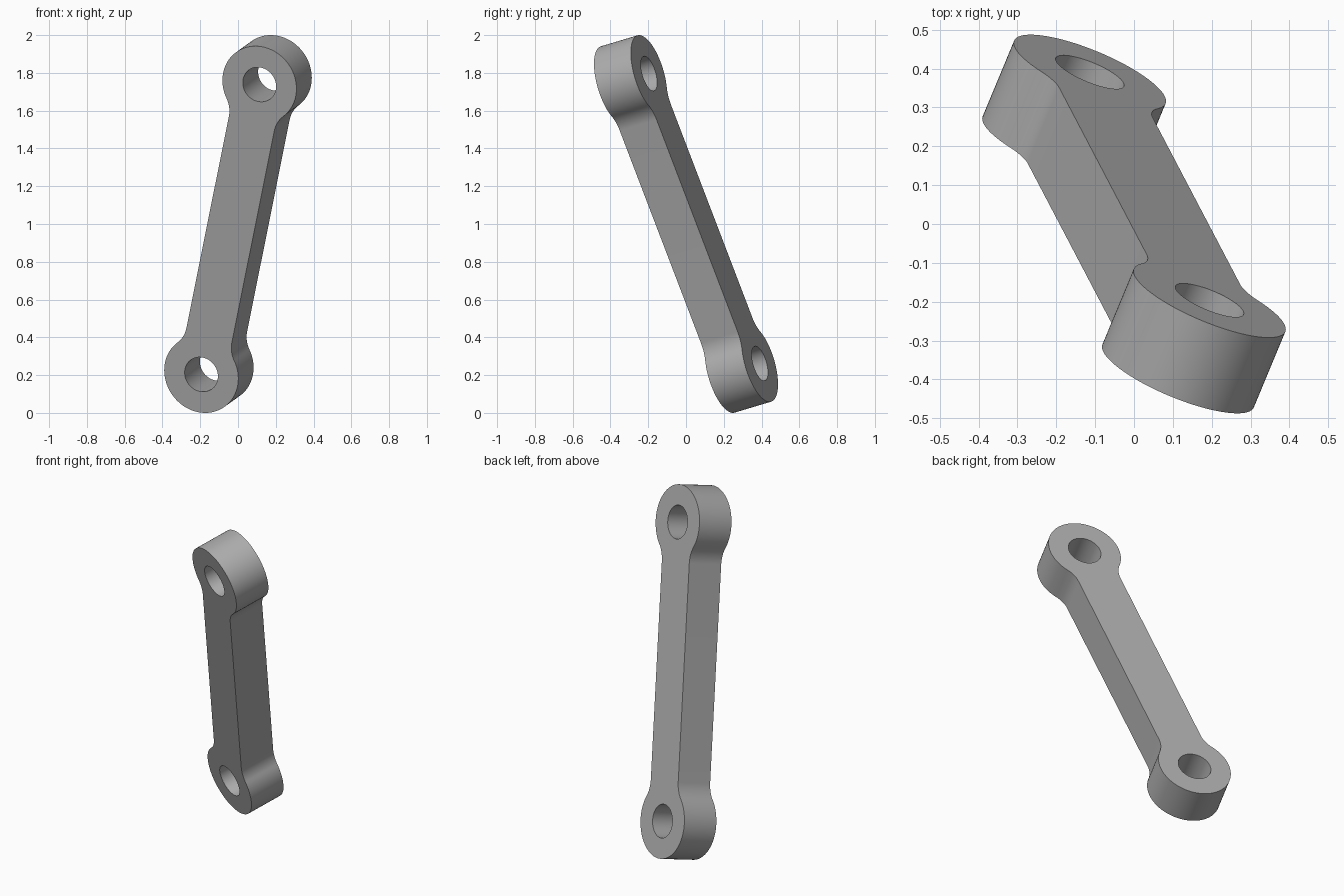
import bpy
import bmesh
from math import radians, pi, sqrt, atan2, cos, sin
from mathutils import Matrix, Vector

cube = bpy.data.objects.get("Cube")
if cube:
    bpy.data.objects.remove(cube, do_unlink=True)

# Link dimensions
BOSS_R = 0.211
HOLE_R = 0.095
HALF_WIDTH = 0.132
FILLET_R = 0.15
THICKNESS = 0.219
AXIS = Vector((0.308, -0.587, 1.535))   # hole centre to hole centre
HALF_LENGTH = AXIS.length / 2


def arc(cx, cy, r, start, end, steps):
    """Points on an arc, both ends included."""
    angles = [start + (end - start) * i / steps for i in range(steps + 1)]
    return [(cx + r * cos(a), cy + r * sin(a)) for a in angles]


def link_outline():
    """Round end blended into a straight bar, mirrored both ways."""
    drop = sqrt((BOSS_R + FILLET_R) ** 2 - (HALF_WIDTH + FILLET_R) ** 2)
    touch = atan2(-drop, HALF_WIDTH + FILLET_R)
    quarter = arc(0, HALF_LENGTH, BOSS_R, pi / 2, touch, 36)
    quarter += arc(HALF_WIDTH + FILLET_R, HALF_LENGTH - drop, FILLET_R,
                   touch + pi, pi, 12)[1:]
    side = quarter + [(x, -y) for x, y in reversed(quarter)]
    return side + [(-x, y) for x, y in reversed(side[1:-1])]


def add_loop(bm, points):
    verts = [bm.verts.new((x, y, -THICKNESS / 2)) for x, y in points]
    return [bm.edges.new((a, b)) for a, b in zip(verts, verts[1:] + verts[:1])]


# Flat plate with two holes, extruded to thickness
bm = bmesh.new()
edges = add_loop(bm, link_outline())
for end in (-1, 1):
    edges += add_loop(bm, arc(0, end * HALF_LENGTH, HOLE_R, 0, 2 * pi, 48)[:-1])
bmesh.ops.triangle_fill(bm, edges=edges, use_beauty=True)
result = bmesh.ops.extrude_face_region(bm, geom=bm.faces[:], use_keep_orig=True)
top = [v for v in result["geom"] if isinstance(v, bmesh.types.BMVert)]
bmesh.ops.translate(bm, verts=top, vec=(0, 0, THICKNESS))
bmesh.ops.recalc_face_normals(bm, faces=bm.faces[:])
mesh = bpy.data.meshes.new("link_arm")
bm.to_mesh(mesh)
bm.free()

link = bpy.data.objects.new("link_arm", mesh)
bpy.context.collection.objects.link(link)

# Tilt: long axis along AXIS, holes along the plate normal
along = AXIS.normalized()
normal = Vector((0.081, 0.195, 0.058))
normal = (normal - along * normal.dot(along)).normalized()
across = along.cross(normal)
tilt = Matrix((across, along, normal)).transposed().to_4x4()
link.matrix_world = Matrix.Translation((0, 0, 1)) @ tilt

# Plain grey metal
grey = bpy.data.materials.new("grey")
grey.use_nodes = True
colour = (0.42, 0.42, 0.42, 1)
grey.diffuse_color = colour
grey.node_tree.nodes["Principled BSDF"].inputs["Base Color"].default_value = colour
mesh.materials.append(grey)

# Smooth curved walls, crisp rims
bpy.ops.object.select_all(action="DESELECT")
link.select_set(True)
bpy.context.view_layer.objects.active = link
bpy.ops.object.shade_smooth_by_angle(angle=radians(30))
